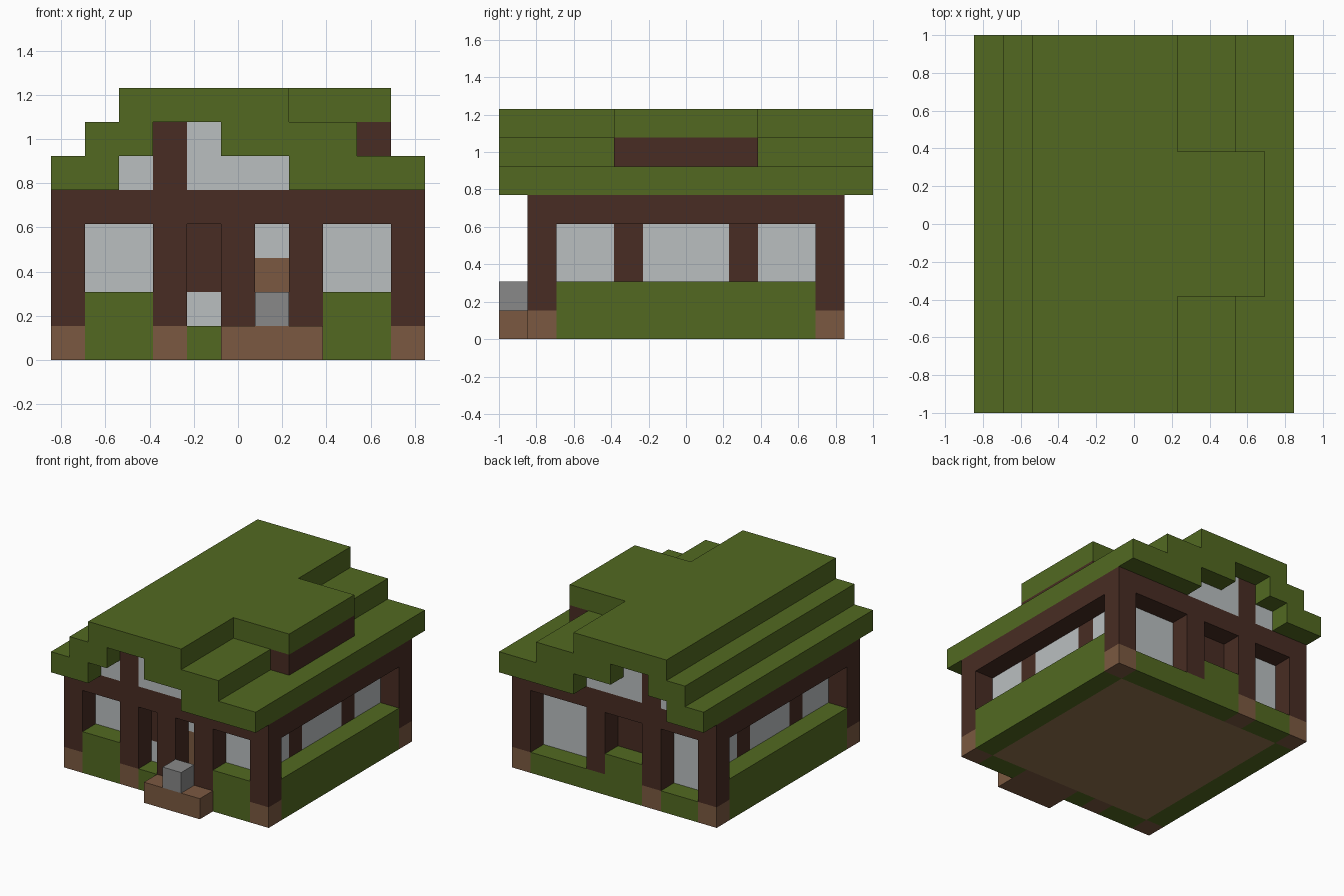
import bpy, bmesh

if "Cube" in bpy.data.objects:
    bpy.data.objects.remove(bpy.data.objects["Cube"])

S = 2 / 13  # size of one block


def material(name, rgb):
    def linear(c):
        c /= 255
        return c / 12.92 if c < 0.04 else ((c + 0.055) / 1.055) ** 2.4
    col = [linear(c) for c in rgb] + [1]
    m = bpy.data.materials.new(name)
    m.use_nodes = True
    m.diffuse_color = col
    bsdf = next(n for n in m.node_tree.nodes if n.type == 'BSDF_PRINCIPLED')
    bsdf.inputs["Base Color"].default_value = col
    bsdf.inputs["Roughness"].default_value = 0.9
    return m


LEAF = material("leaf_green", (82, 105, 33))
DARK = material("dark_wood", (72, 44, 35))
TAN = material("tan_wood", (123, 89, 65))
GLASS = material("pale_glass", (186, 191, 192))
STONE = material("grey_stone", (136, 136, 136))
PLANK = material("floor_plank", (146, 114, 78))


def prism(name, mat, outline, y0, y1):
    """Extrude an x-z outline, in blocks, from y0 to y1."""
    bm = bmesh.new()
    face = bm.faces.new([bm.verts.new(((x - 5.5) * S, (y0 - 6.5) * S, z * S))
                         for x, z in outline])
    out = bmesh.ops.extrude_face_region(bm, geom=[face])
    verts = [g for g in out["geom"] if isinstance(g, bmesh.types.BMVert)]
    bmesh.ops.translate(bm, verts=verts, vec=(0, (y1 - y0) * S, 0))
    bmesh.ops.recalc_face_normals(bm, faces=bm.faces)
    mesh = bpy.data.meshes.new(name)
    bm.to_mesh(mesh)
    bm.free()
    mesh.materials.append(mat)
    obj = bpy.data.objects.new(name, mesh)
    bpy.context.collection.objects.link(obj)
    return obj


def box(name, mat, x, y, z):
    return prism(name, mat, [(x[0], z[0]), (x[1], z[0]), (x[1], z[1]), (x[0], z[1])], *y)


def post(name, x, y):
    """Dark post on a tan foot."""
    box(name + "_foot", TAN, (x, x + 1), (y, y + 1), (0, 1))
    box(name, DARK, (x, x + 1), (y, y + 1), (1, 4))


FRONT, BACK = (1, 2), (11, 12)      # outer ring
FRONT_IN, BACK_IN = (2, 3), (10, 11)  # recessed walls

# Floor, beam slab and corner posts
box("floor", PLANK, (1, 10), (2, 11), (0, 1))
box("wall_beam", DARK, (0, 11), (1, 12), (4, 5))
for x in (0, 10):
    for y in (1, 11):
        post("corner_post", x, y)

# Front posts, doorway sill, step and stone
post("front_post", 3, 1)
box("door_sill", TAN, (5, 8), FRONT, (0, 1))
for x in (5, 7):
    box("door_post", DARK, (x, x + 1), FRONT, (1, 4))
box("front_step", TAN, (5, 8), (0, 1), (0, 1))
box("step_stone", STONE, (6, 7), (0, 1), (1, 2))

# Recessed front wall
for x in ((1, 3), (8, 10)):
    box("front_window", GLASS, x, FRONT_IN, (1, 4))
    box("front_hedge", LEAF, x, FRONT, (0, 2))
for x in (3, 5, 7):
    box("front_wall", DARK, (x, x + 1), FRONT_IN, (1, 4))
box("low_hedge", LEAF, (4, 5), FRONT, (0, 1))
box("low_window", GLASS, (4, 5), FRONT_IN, (1, 2))
box("front_panel", DARK, (4, 5), FRONT_IN, (2, 4))
box("door", TAN, (6, 7), FRONT_IN, (1, 3))
box("door_window", GLASS, (6, 7), FRONT_IN, (3, 4))

# Back wall, posts and hedges
post("back_post", 3, 11)
box("back_middle_post", DARK, (6, 7), BACK, (1, 4))
box("back_wall", DARK, (3, 7), BACK_IN, (1, 4))
for x in ((1, 3), (7, 10)):
    box("back_window", GLASS, x, BACK_IN, (1, 4))
for x in ((1, 3), (4, 10)):
    box("back_hedge", LEAF, x, BACK, (0, 1))
box("back_tall_hedge", LEAF, (4, 6), BACK, (1, 2))

# Side walls and hedges
for outer, inner in ((0, 1), (10, 9)):
    box("side_hedge", LEAF, (outer, outer + 1), (2, 11), (0, 2))
    for y in ((3, 4), (5, 8), (9, 10)):
        box("side_window", GLASS, (inner, inner + 1), y, (1, 4))
    for y in (4, 8):
        box("side_mullion", DARK, (inner, inner + 1), (y, y + 1), (1, 4))

# Gables
for y in (FRONT, BACK):
    box("gable_post", DARK, (3, 4), y, (5, 7))
    box("gable_small_window", GLASS, (2, 3), y, (5, 6))
    box("gable_wide_window", GLASS, (4, 7), y, (5, 6))
    box("gable_top_window", GLASS, (4, 5), y, (6, 7))

# Stepped roof shell and dormer
steps = [(0, 5), (2, 5), (2, 6), (3, 6), (3, 7), (5, 7), (5, 6), (7, 6), (7, 5), (11, 5),
         (11, 6), (9, 6), (9, 7), (7, 7), (7, 8), (2, 8), (2, 7), (1, 7), (1, 6), (0, 6)]
prism("roof", LEAF, steps, 0, 13)
box("dormer_wall", DARK, (9, 10), (4, 9), (6, 7))
box("dormer_roof", LEAF, (7, 10), (4, 9), (7, 8))
